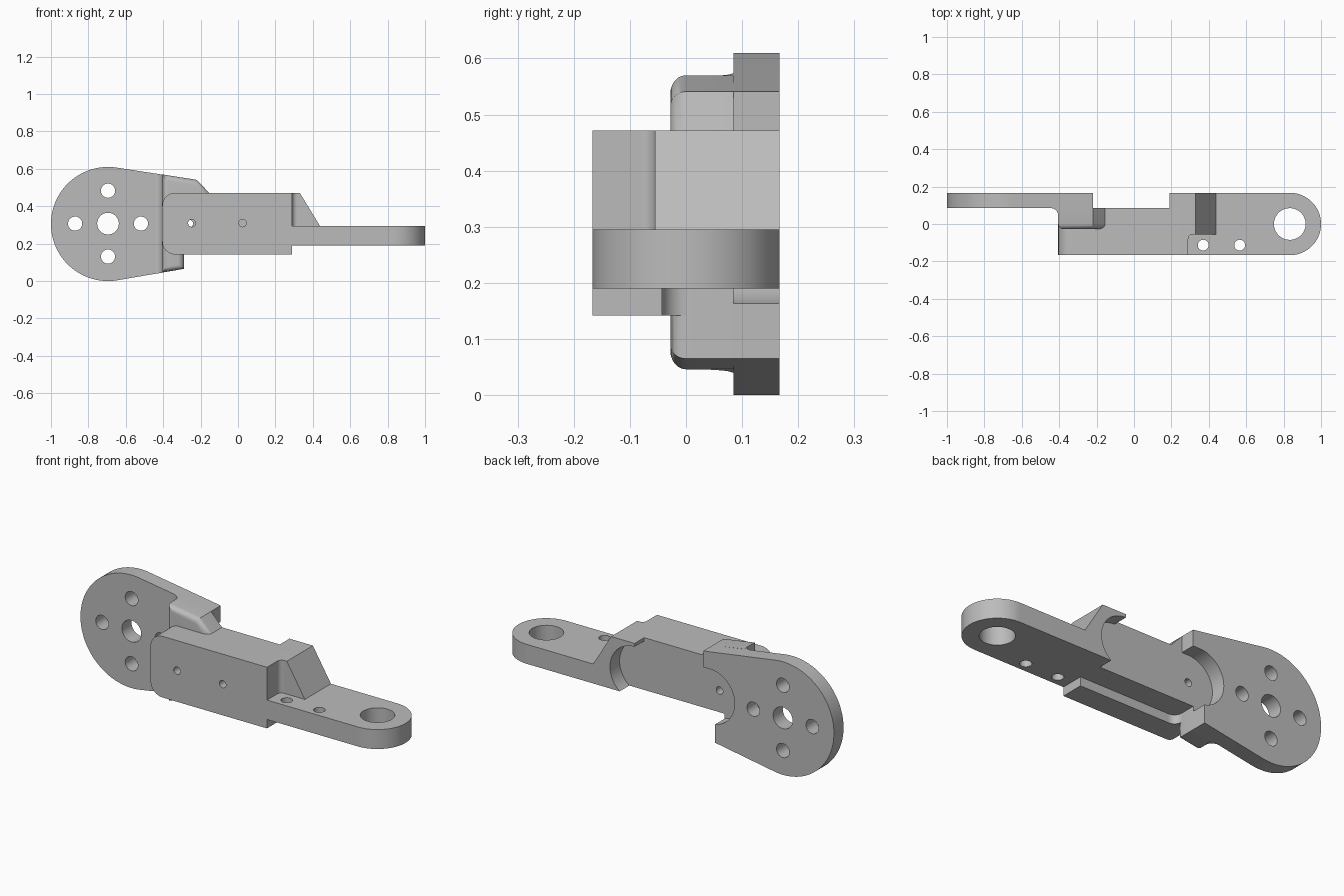
import bpy, bmesh
from math import sin, cos, radians
from mathutils import Vector

default = bpy.data.objects.get("Cube")
if default:
    bpy.data.objects.remove(default)

grey = bpy.data.materials.new("plain_grey")
grey.use_nodes = True
grey.diffuse_color = (0.5, 0.5, 0.5, 1)
grey.node_tree.nodes["Principled BSDF"].inputs["Base Color"].default_value = (0.5, 0.5, 0.5, 1)

MID = 0.307            # height of the plate and pocket axis
FRONT, BACK, FLOOR = -0.167, 0.167, 0.085


def arc(cx, cy, r, start, end, n=32):
    """Points along an arc, angles in degrees."""
    steps = [radians(start + (end - start) * i / n) for i in range(n + 1)]
    return [(cx + r * cos(a), cy + r * sin(a)) for a in steps]


def prism(name, outline, lo, hi, axis="Y", round_front=0):
    """Extrude an outline: XZ outline along Y, or XY outline along Z."""
    def place(p, d):
        return Vector((p[0], d, p[1])) if axis == "Y" else Vector((p[0], p[1], d))
    bm = bmesh.new()
    face = bm.faces.new([bm.verts.new(place(p, lo)) for p in outline])
    out = bmesh.ops.extrude_face_region(bm, geom=[face])
    shift = place((0, 0), hi - lo)
    bmesh.ops.translate(bm, vec=shift, verts=[g for g in out["geom"] if isinstance(g, bmesh.types.BMVert)])
    bmesh.ops.recalc_face_normals(bm, faces=bm.faces)
    if round_front:
        edges = [e for e in bm.edges if all(abs(v.co.y - lo) < 1e-5 for v in e.verts)]
        bmesh.ops.bevel(bm, geom=edges, offset=round_front, segments=6, profile=0.5, affect="EDGES")
    mesh = bpy.data.meshes.new(name)
    bm.to_mesh(mesh)
    bm.free()
    mesh.materials.append(grey)
    ob = bpy.data.objects.new(name, mesh)
    bpy.context.collection.objects.link(ob)
    return ob


def hole(x, c, r, lo, hi, axis="Y"):
    return prism("hole_cutter", arc(x, c, r, 0, 360)[:-1], lo, hi, axis)


def boolean(ob, cutters, operation="DIFFERENCE"):
    bpy.context.view_layer.objects.active = ob
    for cutter in cutters:
        mod = ob.modifiers.new("cut", "BOOLEAN")
        mod.operation, mod.solver, mod.object = operation, "EXACT", cutter
        bpy.ops.object.modifier_apply(modifier=mod.name)
        bpy.data.objects.remove(cutter)


def pocket():
    """Long round-ended recess in the back."""
    outline = arc(-0.26, MID, 0.147, 90, 270) + arc(0.19, MID, 0.147, -90, 90)
    return prism("pocket_cutter", outline, FLOOR, 0.3)


# Round mounting plate with a tapered neck
rim = arc(-0.695, 0.305, 0.305, 81, 279, 64)
neck = [(-0.29, 0.065), (-0.29, 0.3), (-0.22, 0.3), (-0.22, 0.541)]
plate = prism("mounting_plate", rim + neck, FLOOR, BACK)
cuts = [hole(-0.695, MID, 0.058, 0, 0.3), pocket()]
for dx, dz in ((1, 0), (-1, 0), (0, 1), (0, -1)):
    cuts.append(hole(-0.695 + 0.176 * dx, MID + 0.176 * dz, 0.038, 0, 0.3))
boolean(plate, cuts)

# Thick shoulder joining the plate to the body
shoulder_outline = [(-0.405, 0.57), (-0.22, 0.541), (-0.155, 0.472), (-0.155, 0.3),
                    (-0.29, 0.3), (-0.29, 0.065), (-0.405, 0.046)]
shoulder = prism("shoulder", shoulder_outline, -0.028, FLOOR, round_front=0.028)
boolean(shoulder, [hole(-0.26, MID, 0.02, -0.1, 0.2)])

# Hollow fillet between shoulder and plate, trimmed to the neck taper
fillet = prism("shoulder_fillet", [(-0.4, FLOOR)] + arc(-0.445, 0.045, 0.04, 90, 0, 10) + [(-0.4, 0.045)],
               0, 0.62, "Z")
trim = prism("taper_trim", [(-0.647, 0.606), (-0.22, 0.541), (-0.22, 0.076), (-0.647, 0.004)], -0.2, 0.3)
boolean(fillet, [trim], "INTERSECT")


# Body: tall front slab with a shallower slab behind it
def body_outline(bottom):
    r = 0.07
    return (arc(-0.405 + r, 0.472 - r, r, 90, 180, 12) +
            arc(-0.405 + r, bottom + r, r, 180, 270, 12) + [(0.29, bottom), (0.29, 0.472)])


front_body = prism("front_body", body_outline(0.142), FRONT, -0.043)
boolean(front_body, [hole(x, 0.31, 0.02, -0.3, -0.06 if x > 0 else 0) for x in (-0.247, 0.025)])
rear_body = prism("rear_body", body_outline(0.19), -0.043, FLOOR)
boolean(rear_body, [hole(-0.26, MID, 0.02, -0.1, 0.2), hole(0.21, MID, 0.02, 0, 0.2)])

# Fillet from the bottom rail of the body to the shoulder
prism("rail_fillet", [(-0.335, -0.043), (-0.335, 0)] + arc(-0.247, 0, 0.043, 180, 270, 10),
      0.142, 0.2, "Z")

# Flat arm with a rounded end
arm_outline = [(0.19, BACK), (0.19, FRONT)] + arc(0.833, 0, 0.167, -90, 90, 48)
arm = prism("flat_arm", arm_outline, 0.19, 0.295, "Z")
boolean(arm, [hole(0.833, 0, 0.085, 0, 0.5, "Z"), hole(0.37, -0.113, 0.029, 0, 0.5, "Z"),
              hole(0.565, -0.113, 0.029, 0, 0.5, "Z"), pocket()])

# Sloped wedge standing on the arm, and its fillet against the body
wedge = prism("wedge", [(0.19, 0.19), (0.19, 0.472), (0.33, 0.472), (0.438, 0.295), (0.438, 0.19)],
              -0.055, BACK)
boolean(wedge, [pocket()])
prism("wedge_fillet", [(0.28, -0.05), (0.28, -0.08)] + arc(0.315, -0.08, 0.025, 180, 90, 10) + [(0.315, -0.05)],
      0.28, 0.472, "Z")

# Smooth curved walls, crisp edges
for ob in bpy.context.scene.objects:
    ob.select_set(ob.type == "MESH")
bpy.context.view_layer.objects.active = arm
bpy.ops.object.shade_smooth_by_angle(angle=radians(30))
